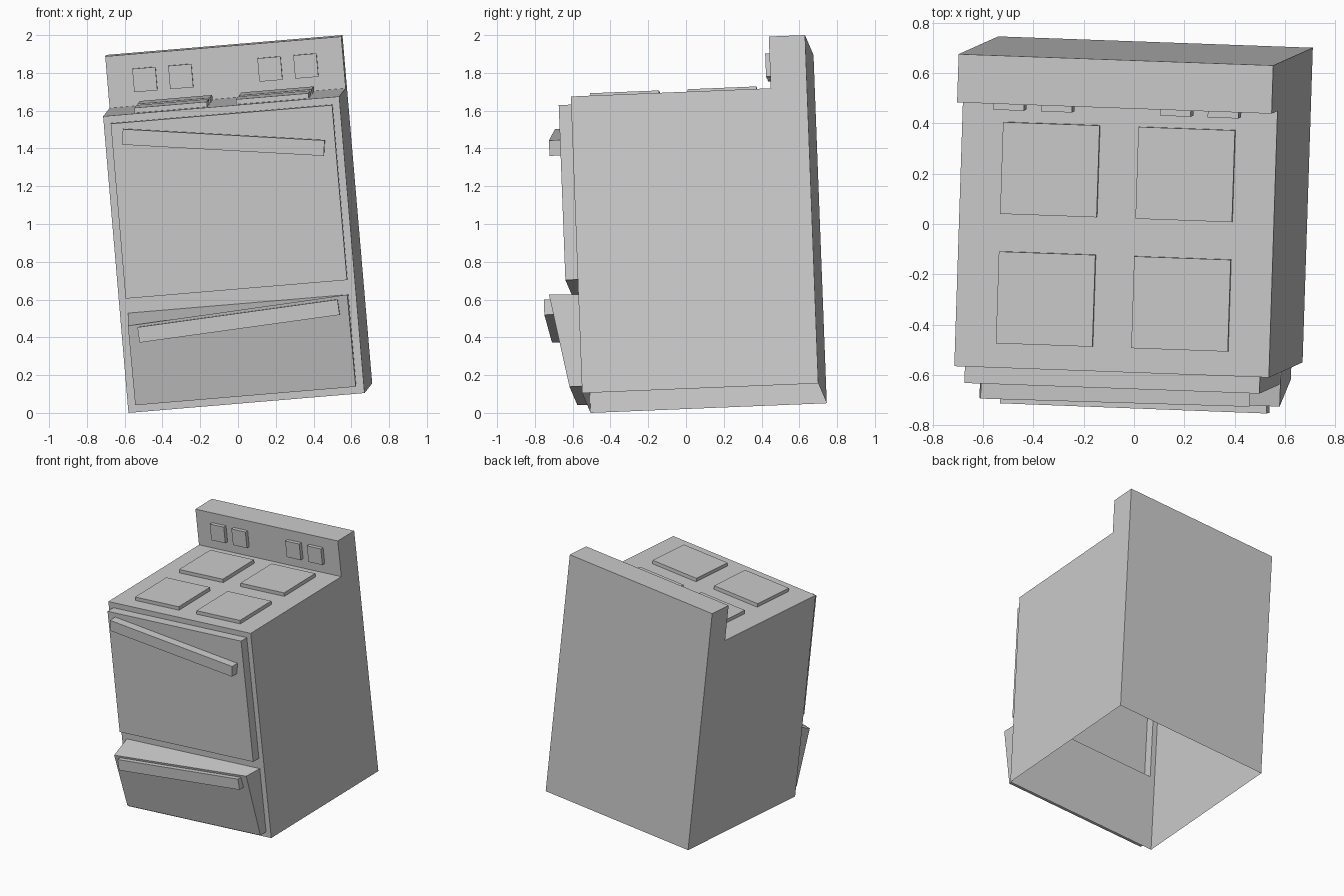
import bpy, bmesh, math
from mathutils import Matrix, Vector

if "Cube" in bpy.data.objects:
    bpy.data.objects.remove(bpy.data.objects["Cube"])

# Local frame of the tilted stove: u = width, v = depth, w = height
U = Vector((1.25, -0.045, 0.105)).normalized()
W = Vector((-0.13, -0.06, 1.57))
W = (W - U * W.dot(U)).normalized()
V = W.cross(U)
FRAME = Matrix.Translation((-0.58, -0.505, 0.0)) @ Matrix((U, V, W)).transposed().to_4x4()

WIDTH, DEPTH, TOP, PANEL_TOP, PANEL_V = 1.255, 1.252, 1.577, 1.852, 1.06
DOOR = (0.039, 1.216, 0.607, 1.537)      # u0, u1, w0, w1
DOOR_V = -0.067


def finish(name, bm):
    bmesh.ops.recalc_face_normals(bm, faces=bm.faces)
    bm.transform(FRAME)
    mesh = bpy.data.meshes.new(name)
    bm.to_mesh(mesh)
    bm.free()
    bpy.context.collection.objects.link(bpy.data.objects.new(name, mesh))


def box(name, u, v, w, angle=0.0, open_back=False):
    """Box from ranges, optionally turned in the front plane."""
    bm = bmesh.new()
    bmesh.ops.create_cube(bm, size=1)
    if open_back:
        back = [f for f in bm.faces if f.normal.y > 0.9]
        bmesh.ops.delete(bm, geom=back, context='FACES_ONLY')
    mid = [(a + b) / 2 for a, b in (u, v, w)]
    size = [b - a for a, b in (u, v, w)]
    bm.transform(Matrix.Translation(mid) @ Matrix.Rotation(-angle, 4, 'Y')
                 @ Matrix.Diagonal((*size, 1)))
    finish(name, bm)


# Body: L-shaped side profile swept across, open underneath, hole behind door
bm = bmesh.new()
profile = [(0, 0), (0, TOP), (PANEL_V, TOP), (PANEL_V, PANEL_TOP), (DEPTH, PANEL_TOP), (DEPTH, 0)]
left = [bm.verts.new((0, v, w)) for v, w in profile]
right = [bm.verts.new((WIDTH, v, w)) for v, w in profile]
bm.faces.new(left)
bm.faces.new(right[::-1])
for i in range(1, 5):
    bm.faces.new((left[i], right[i], right[i + 1], left[i + 1]))
u0, u1, w0, w1 = DOOR
outer = [left[0], right[0], right[1], left[1]]
inner = [bm.verts.new((u, 0, w)) for u, w in ((u0, w0), (u1, w0), (u1, w1), (u0, w1))]
for i in range(4):
    j = (i + 1) % 4
    bm.faces.new((outer[i], outer[j], inner[j], inner[i]))
finish("stove_body", bm)

# Oven door and its sloping handle
box("oven_door", (u0, u1), (DOOR_V, 0), (w0, w1), open_back=True)
box("oven_door_handle", (0.092, 1.162), (-0.128, DOOR_V), (1.349, 1.431), math.radians(-8))

# Drawer: wedge leaning outwards, its top front edge dipping to the left
bm = bmesh.new()
du0, du1 = 0.042, 1.214
front = [(du0, DOOR_V, 0.04), (du1, DOOR_V, 0.04), (du1, -0.157, 0.533), (du0, -0.157, 0.466)]
back = [(du0, 0, 0.04), (du1, 0, 0.04), (du1, 0, 0.527), (du0, 0, 0.527)]
f = [bm.verts.new(p) for p in front]
b = [bm.verts.new(p) for p in back]
bm.faces.new(f)
bm.faces.new(b[::-1])
for i in range(4):
    j = (i + 1) % 4
    bm.faces.new((f[j], f[i], b[i], b[j]))
finish("drawer", bm)
box("drawer_handle", (0.094, 1.164), (-0.187, -0.12), (0.402, 0.484), math.radians(3.1))

# Four burner plates
for side, u in (("left", 0.165), ("right", 0.705)):
    for row, v in (("front", 0.098), ("back", 0.613)):
        box(f"burner_{row}_{side}", (u, u + 0.385), (v, v + 0.365), (TOP, TOP + 0.027))

# Four square knobs on the back panel, mirrored about the middle
for i, u in enumerate((0.138, 0.329, 0.803, 0.994)):
    box(f"knob_{i + 1}", (u, u + 0.123), (PANEL_V - 0.027, PANEL_V), (1.651, 1.775))
